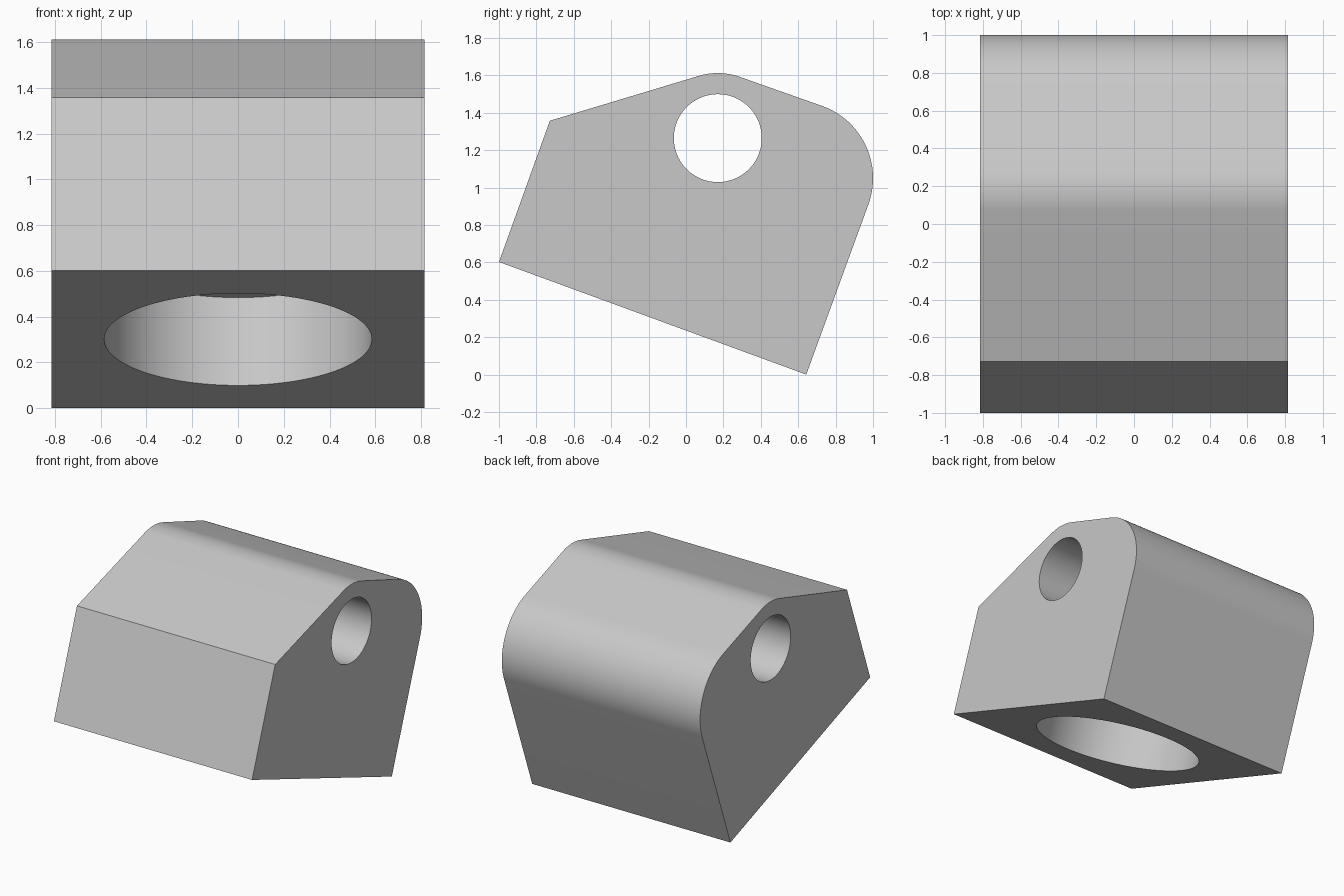
import bpy, bmesh, math
from mathutils import Matrix, Vector

cube = bpy.data.objects.get("Cube")
if cube:
    bpy.data.objects.remove(cube, do_unlink=True)

HALF_WIDTH = 0.816
TILT = math.radians(20)


def arc(cy, cz, radius, start, end, steps):
    """Points of an arc in the side plane, angles in degrees."""
    angles = [math.radians(start + (end - start) * i / steps) for i in range(steps + 1)]
    return [(cy + radius * math.cos(a), cz + radius * math.sin(a)) for a in angles]


def make_object(name, bm):
    bmesh.ops.recalc_face_normals(bm, faces=bm.faces)
    mesh = bpy.data.meshes.new(name)
    bm.to_mesh(mesh)
    bm.free()
    obj = bpy.data.objects.new(name, mesh)
    bpy.context.collection.objects.link(obj)
    return obj


def extrude_profile(name, points, half):
    """Side profile (y, z) swept along x."""
    bm = bmesh.new()
    face = bm.faces.new([bm.verts.new((-half, y, z)) for y, z in points])
    swept = bmesh.ops.extrude_face_region(bm, geom=[face])["geom"]
    verts = [v for v in swept if isinstance(v, bmesh.types.BMVert)]
    bmesh.ops.translate(bm, verts=verts, vec=(2 * half, 0, 0))
    return make_object(name, bm)


def cylinder(name, radius, depth, centre, rotation):
    bm = bmesh.new()
    bmesh.ops.create_cone(bm, cap_ends=True, segments=96, radius1=radius, radius2=radius,
                          depth=depth, matrix=Matrix.Translation(centre) @ rotation)
    return make_object(name, bm)


# Tilted block with a rounded back shoulder and a rounded crest over the pin hole
profile = [(-1, 0.602), (0.643, 0)]
profile += arc(0.59, 1.05, 0.41, -20, 70, 32)
profile += arc(0.17, 1.264, 0.348, 70, 106.8, 14)
profile += [(-0.728, 1.357)]
block = extrude_profile("block", profile, HALF_WIDTH)

# Cutters: cross pin hole and blind bore, square to the tilted base
axis = Vector((0, math.sin(TILT), math.cos(TILT)))
mouth = Vector((0, -0.178, 0.301))
bore_depth = 0.407
overshoot = 0.2
cutters = [
    cylinder("pin_hole_cutter", 0.235, 3 * HALF_WIDTH, (0, 0.17, 1.264),
             Matrix.Rotation(math.pi / 2, 4, 'Y')),
    cylinder("bore_cutter", 0.585, bore_depth + overshoot,
             mouth + axis * (bore_depth - overshoot) / 2,
             Matrix.Rotation(-TILT, 4, 'X')),
]

bpy.ops.object.select_all(action='DESELECT')
block.select_set(True)
bpy.context.view_layer.objects.active = block
for cutter in cutters:
    cutter.hide_render = True
    mod = block.modifiers.new(cutter.name, 'BOOLEAN')
    mod.operation = 'DIFFERENCE'
    mod.solver = 'EXACT'
    mod.object = cutter
    bpy.ops.object.modifier_apply(modifier=mod.name)
    bpy.data.objects.remove(cutter, do_unlink=True)

# Single plain grey
grey = bpy.data.materials.new("plain_grey")
grey.use_nodes = True
colour = (0.58, 0.58, 0.58, 1)
grey.diffuse_color = colour
grey.node_tree.nodes["Principled BSDF"].inputs["Base Color"].default_value = colour
block.data.materials.clear()
block.data.materials.append(grey)

bpy.ops.object.shade_smooth_by_angle(angle=math.radians(30))
